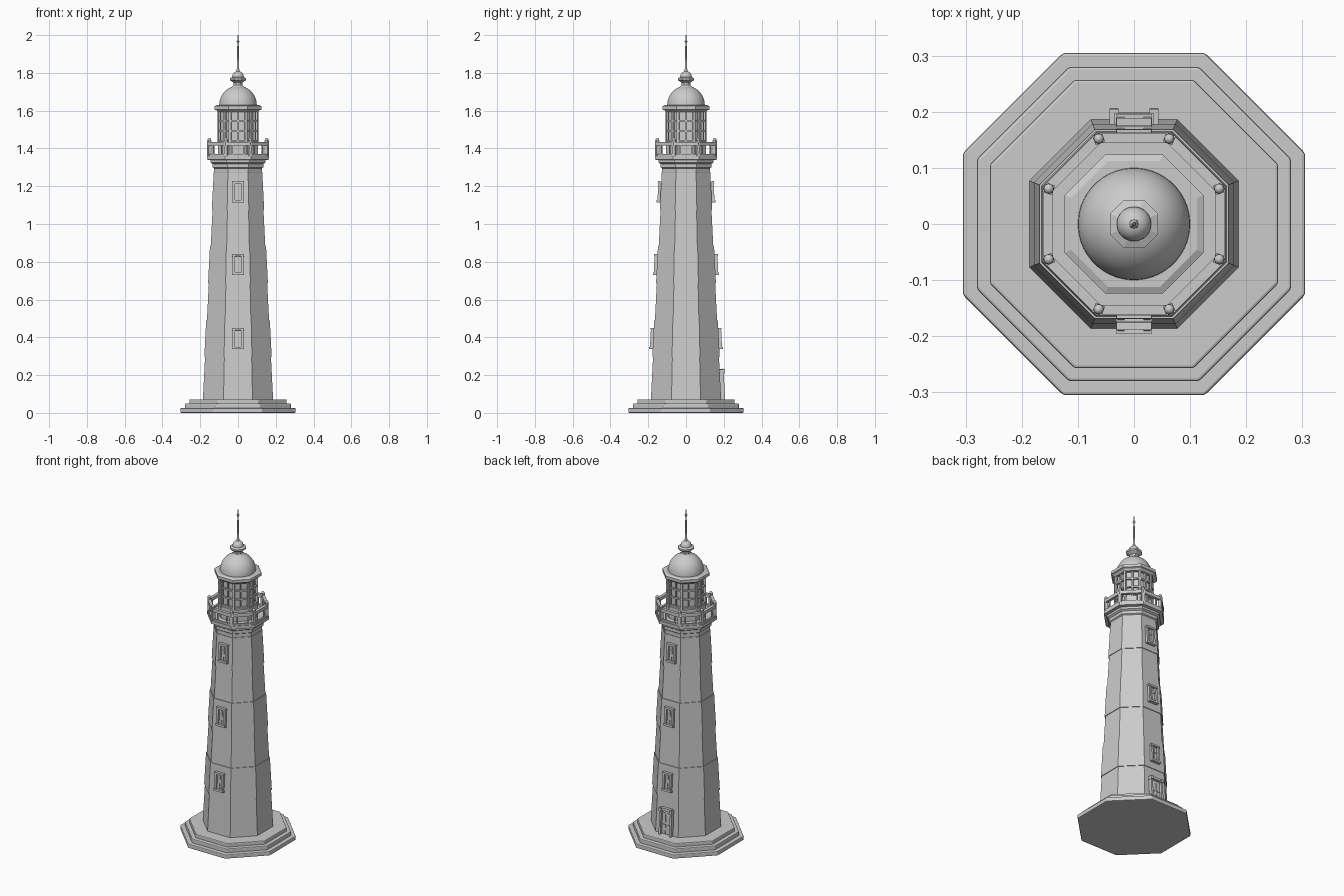
import bpy, bmesh, math
from mathutils import Matrix, Vector

cube = bpy.data.objects.get("Cube")
if cube:
    bpy.data.objects.remove(cube, do_unlink=True)

stone = bpy.data.materials.new("grey stone")
stone.use_nodes = True
GREY = (0.6, 0.6, 0.6, 1)
stone.diffuse_color = GREY
stone.node_tree.nodes["Principled BSDF"].inputs["Base Color"].default_value = GREY
SIDE = 2 * math.tan(math.pi / 8)      # octagon side per unit of apothem


def finish(name, bm, bevel=0, smooth=False):
    bmesh.ops.recalc_face_normals(bm, faces=bm.faces)
    mesh = bpy.data.meshes.new(name)
    bm.to_mesh(mesh)
    bm.free()
    mesh.materials.append(stone)
    ob = bpy.data.objects.new(name, mesh)
    bpy.context.collection.objects.link(ob)
    if bevel:
        mod = ob.modifiers.new("soft edges", "BEVEL")
        mod.width, mod.segments, mod.limit_method = bevel, 2, "ANGLE"
    if smooth:
        bpy.ops.object.select_all(action="DESELECT")
        ob.select_set(True)
        bpy.context.view_layer.objects.active = ob
        bpy.ops.object.shade_smooth_by_angle(angle=math.radians(40))
    return ob


def lathe(name, profile, sides=8, bevel=0, smooth=False, closed=False):
    """Stack rings of (apothem or radius, height); closed makes a hollow ring."""
    bm = bmesh.new()
    k = 1 / math.cos(math.pi / sides) if sides == 8 else 1
    rings = []
    for r, z in profile:
        angles = [(i + 0.5) * math.tau / sides for i in range(sides)]
        rings.append([bm.verts.new((r * k * math.cos(a), r * k * math.sin(a), z)) for a in angles])
    pairs = list(zip(rings, rings[1:]))
    if closed:
        pairs.append((rings[-1], rings[0]))
    else:
        bm.faces.new(rings[0])
        bm.faces.new(rings[-1])
    for a, b in pairs:
        for i in range(sides):
            j = (i + 1) % sides
            bm.faces.new((a[i], a[j], b[j], b[i]))
    return finish(name, bm, bevel, smooth)


def box(bm, centre, size, frame=Matrix()):
    m = frame @ Matrix.Translation(centre) @ Matrix.Diagonal((*size, 1))
    bmesh.ops.create_cube(bm, size=1, matrix=m)


def turned(i):
    return Matrix.Rotation(i * math.pi / 4, 4, "Z")


# Stepped plinth
for name, r, low, high in (("plinth_bottom", 0.305, 0, 0.026),
                           ("plinth_middle", 0.28, 0.02, 0.05),
                           ("plinth_top", 0.257, 0.045, 0.072)):
    lathe(name, [(r, low), (r, high)], bevel=0.005)

# Tapering shaft, with every second course standing slightly proud
def wall(z):
    return 0.186 - 0.051 * (z - 0.07)

courses = [0.07, 0.295, 0.49, 0.685, 0.88, 1.075, 1.272]
shaft = []
for i, (low, high) in enumerate(zip(courses, courses[1:])):
    proud = 0.004 * (i % 2)
    shaft += [(wall(low) + proud, low), (wall(high) + proud, high)]
lathe("tower_shaft", shaft)

# Cornice and gallery deck
lathe("cornice", [(0.122, 1.26), (0.127, 1.275), (0.127, 1.295), (0.134, 1.3), (0.134, 1.318),
                  (0.145, 1.325), (0.145, 1.338), (0.163, 1.341), (0.163, 1.36)])

# Gallery railing
lathe("gallery_top_rail", [(0.144, 1.415), (0.162, 1.415), (0.162, 1.435), (0.144, 1.435)], closed=True)
lathe("gallery_bottom_rail", [(0.147, 1.358), (0.159, 1.358), (0.159, 1.37), (0.147, 1.37)], closed=True)
posts, balls = bmesh.new(), bmesh.new()
for i in range(8):
    corner = turned(i + 0.5)
    reach = 0.152 / math.cos(math.pi / 8)
    box(posts, (reach, 0, 1.4), (0.018, 0.018, 0.084), corner)
    for y in (-0.031, 0.031):
        box(posts, (0.153, y, 1.39), (0.007, 0.007, 0.06), turned(i))
    bmesh.ops.create_uvsphere(balls, u_segments=12, v_segments=8, radius=0.009,
                              matrix=corner @ Matrix.Translation((reach, 0, 1.447)))
finish("gallery_posts", posts)
finish("gallery_post_balls", balls, smooth=True)

# Lantern room: low wall, recessed glass, glazing bars
lathe("lantern_wall", [(0.105, 1.355), (0.105, 1.432), (0.1, 1.437)])
lathe("lantern_glass", [(0.088, 1.43), (0.088, 1.605)])
bars = bmesh.new()
for i in range(8):
    box(bars, (0.1 / math.cos(math.pi / 8), 0, 1.517), (0.012, 0.012, 0.18), turned(i + 0.5))
    box(bars, (0.097, 0, 1.517), (0.012, 0.008, 0.18), turned(i))
    for z in (1.44, 1.492, 1.545, 1.598):
        box(bars, (0.097, 0, z), (0.011, 0.1 * SIDE, 0.009), turned(i))
finish("lantern_glazing_bars", bars)

# Eaves, dome and finial
lathe("lantern_eaves", [(0.105, 1.592), (0.113, 1.602), (0.124, 1.606), (0.124, 1.624), (0.112, 1.63)])
dome = [(0.1 * math.cos(t * math.pi / 24), 1.628 + 0.104 * math.sin(t * math.pi / 24)) for t in range(12)]
lathe("dome", dome, sides=48, smooth=True)
lathe("finial_neck", [(0.033, 1.725), (0.023, 1.735), (0.023, 1.748), (0.043, 1.762),
                      (0.043, 1.772), (0.03, 1.778)])
ball = [(0.031 * math.cos(t * math.pi / 16), 1.778 + 0.031 * math.sin(t * math.pi / 16)) for t in range(8)]
lathe("finial_ball", ball, sides=24, smooth=True)
lathe("spire", [(0.009, 1.8), (0.006, 1.83), (0.004, 1.95), (0.004, 1.957), (0.008, 1.966),
                (0.004, 1.975), (0.002, 2.0)], sides=12, smooth=True)


# Framed openings, lying on the sloping wall; local x points out of the wall
def opening_frame(z, direction, proud):
    place = Matrix.Rotation(direction, 4, "Z") @ Matrix.Translation((wall(z) + proud, 0, z))
    return place @ Matrix.Rotation(-0.051, 4, "Y")

for label, direction in (("front", -math.pi / 2), ("back", math.pi / 2)):
    for n, z in enumerate((0.393, 0.785, 1.17)):
        bm = bmesh.new()
        f = opening_frame(z, direction, 0.004)
        for y in (-0.023, 0.023):
            box(bm, (0.004, y, 0), (0.022, 0.012, 0.1), f)
        box(bm, (0.005, 0, 0.05), (0.026, 0.062, 0.012), f)
        box(bm, (0.005, 0, -0.05), (0.028, 0.064, 0.012), f)
        box(bm, (0, 0, 0), (0.006, 0.04, 0.09), f)
        box(bm, (0.002, 0, 0), (0.01, 0.005, 0.09), f)
        box(bm, (0.002, 0, 0.012), (0.01, 0.036, 0.005), f)
        finish(f"{label}_window_{n + 1}", bm)

# Back doorway with pilasters, lintel and panelled leaves
bm = bmesh.new()
f = opening_frame(0.15, math.pi / 2, 0)
for y in (-0.036, 0.036):
    box(bm, (0.008, y, 0), (0.026, 0.012, 0.16), f)
    box(bm, (0.012, y, 0.07), (0.03, 0.016, 0.02), f)
box(bm, (0.008, 0, 0.075), (0.024, 0.07, 0.016), f)
box(bm, (0.002, 0, 0), (0.008, 0.06, 0.15), f)
for y in (-0.015, 0.015):
    for z in (-0.045, 0.025):
        box(bm, (0.007, y, z), (0.006, 0.02, 0.055), f)
finish("back_door", bm)
